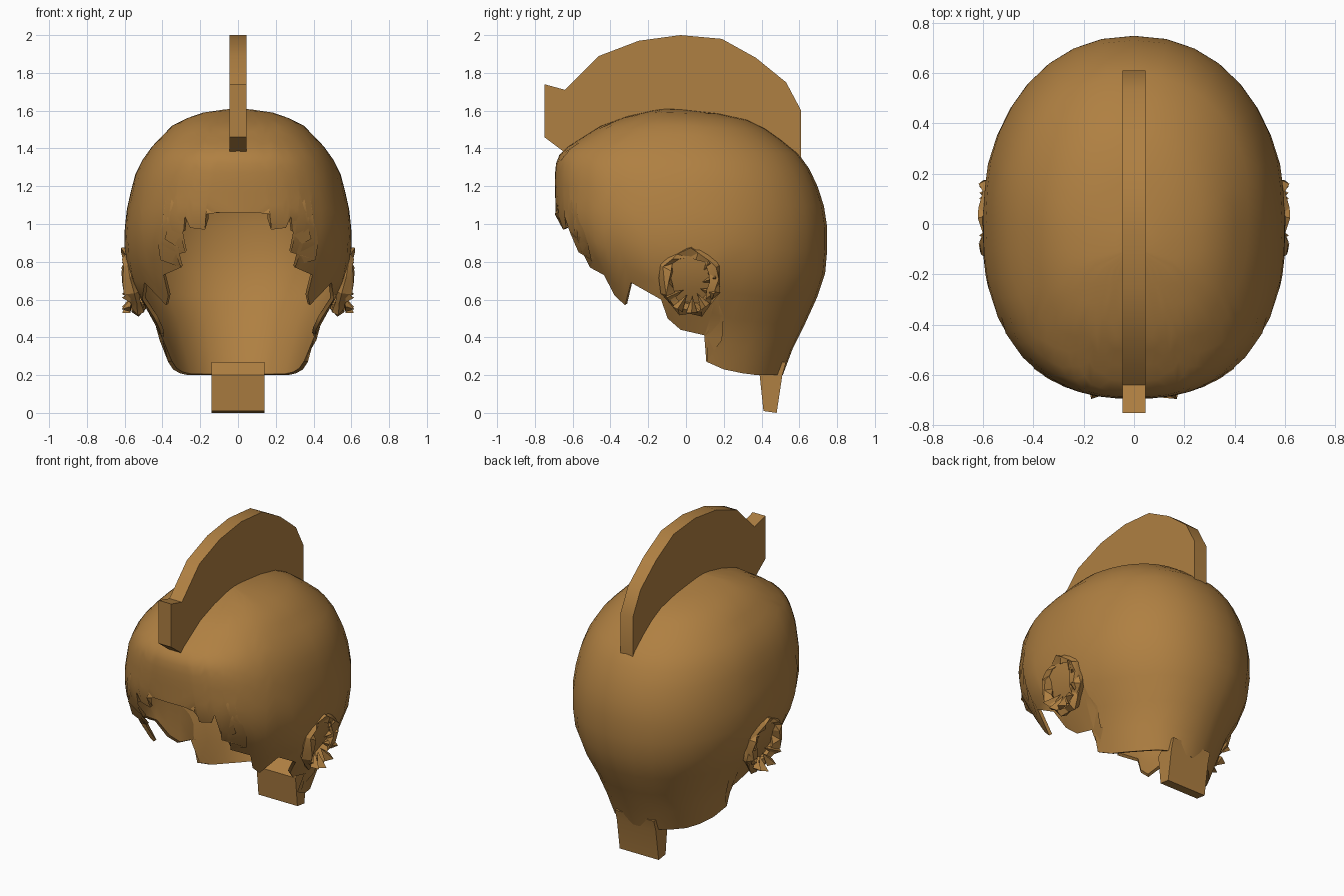
import bpy, bmesh, math, random
from mathutils import Vector

if "Cube" in bpy.data.objects:
    bpy.data.objects.remove(bpy.data.objects["Cube"])

random.seed(4)
mat = bpy.data.materials.new("golden_brown_hair")
mat.diffuse_color = (0.43, 0.215, 0.054, 1)
mat.use_nodes = True
mat.node_tree.nodes["Principled BSDF"].inputs["Base Color"].default_value = mat.diffuse_color


def finish(name, bm, mods=(), angle=40):
    """Turn a bmesh into a named object, apply modifiers, shade by angle."""
    me = bpy.data.meshes.new(name)
    bm.to_mesh(me)
    bm.free()
    ob = bpy.data.objects.new(name, me)
    bpy.context.collection.objects.link(ob)
    me.materials.append(mat)
    bpy.ops.object.select_all(action='DESELECT')
    bpy.context.view_layer.objects.active = ob
    ob.select_set(True)
    for kind, props in mods:
        m = ob.modifiers.new(kind.title(), kind)
        for k, v in props.items():
            setattr(m, k, v)
        bpy.ops.object.modifier_apply(modifier=m.name)
    bpy.ops.object.shade_smooth_by_angle(angle=math.radians(angle))
    return ob


# Head sections: height, half width, front y, back y, y of the widest point
SECTIONS = [
    (0.19, 0.33, -0.20, 0.51, 0.12), (0.27, 0.37, -0.25, 0.53, 0.10),
    (0.45, 0.42, -0.36, 0.62, 0.06), (0.60, 0.52, -0.46, 0.69, 0.03),
    (0.75, 0.585, -0.54, 0.74, 0.0), (0.90, 0.605, -0.64, 0.75, 0.0),
    (1.05, 0.595, -0.69, 0.745, 0.0), (1.25, 0.55, -0.695, 0.68, 0.0),
    (1.35, 0.50, -0.685, 0.615, 0.0), (1.40, 0.465, -0.64, 0.57, -0.02),
    (1.52, 0.35, -0.45, 0.40, -0.04), (1.57, 0.25, -0.31, 0.28, -0.06),
    (1.60, 0.15, -0.18, 0.06, -0.09), (1.612, 0.0, -0.1, -0.1, -0.1)]
TOP = SECTIONS[-1][0]


def section(z):
    for a, b in zip(SECTIONS, SECTIONS[1:]):
        if z <= b[0]:
            t = max(0, (z - a[0]) / (b[0] - a[0]))
            return [p + (q - p) * t for p, q in zip(a[1:], b[1:])]
    return SECTIONS[-1][1:]


def on_head(th, z):
    w, f, b, c = section(z)
    s, k = max(0, math.sin(th)), math.cos(th)
    n = 2.5 if k > 0 else 2.15
    y = c + (f - c if k > 0 else b - c) * abs(k) ** (2 / n)
    return Vector((w * s ** (2 / n), y, z))


def angle_of(x, y, z):
    w, f, b, c = section(z)
    front = y < c
    n = 2.5 if front else 2.15
    v = abs((y - c) / ((f if front else b) - c)) ** (n / 2)
    return math.atan2((x / w) ** (n / 2), v if front else -v)


# Jagged hairline from the middle of the fringe round to the nape
HAIRLINE = [
    (0, -.69, 1.06), (.09, -.69, 1.06), (.175, -.68, 1.06), (.185, -.68, .97),
    (.26, -.65, .98), (.28, -.64, 1.04), (.29, -.62, .96), (.36, -.53, .93),
    (.28, -.57, .85), (.38, -.46, .82), (.29, -.49, .77), (.39, -.43, .73),
    (.39, -.40, .62), (.41, -.35, .57), (.46, -.27, .69), (.50, -.13, .60),
    (.45, -.10, .50), (.42, -.03, .44), (.41, .08, .415), (.40, .19, .39),
    (.37, .11, .27), (.34, .20, .23), (.31, .30, .21), (.27, .38, .20),
    (.20, .45, .20), (.14, .48, .20), (.07, .50, .20), (0, .51, .20)]

ends = [angle_of(*p) for p in HAIRLINE]
ends[0], ends[-1] = 0, math.pi
upper = ends[:]
for _ in range(40):
    upper[1:-1] = [(upper[i - 1] + upper[i] + upper[i + 1]) / 3
                   for i in range(1, len(upper) - 1)]

# Hair cap: strips running from the hairline to the crown
bm = bmesh.new()
STEPS = 16
cols = []
for (x, y, zb), e, u in zip(HAIRLINE, ends, upper):
    col = []
    for i in range(STEPS + 1):
        t = i / STEPS
        blend = min(1, t / 0.35)
        z = zb + (TOP - zb) * math.sin(t * math.pi / 2)
        p = on_head(e + (u - e) * blend, z)
        if e in (0, math.pi):
            p.x = 0
        col.append(bm.verts.new(p))
    cols.append(col)
for a, b in zip(cols, cols[1:]):
    for i in range(STEPS):
        bm.faces.new((a[i], b[i], b[i + 1], a[i + 1]))
bmesh.ops.remove_doubles(bm, verts=bm.verts, dist=0.0005)
finish("hair_cap", bm, [
    ('MIRROR', dict(use_axis=(True, False, False), merge_threshold=0.002)),
    ('SOLIDIFY', dict(thickness=0.02, offset=-1))], 55)


def slab(name, outline, half, bevel=0.0):
    """Extrude a (y, z) outline across x."""
    bm = bmesh.new()
    face = bm.faces.new([bm.verts.new((-half, y, z)) for y, z in outline])
    ext = bmesh.ops.extrude_face_region(bm, geom=[face])
    for v in ext['geom']:
        if isinstance(v, bmesh.types.BMVert):
            v.co.x = half
    bmesh.ops.recalc_face_normals(bm, faces=bm.faces)
    return finish(name, bm)


# Upright crest and the tuft at the nape
slab("crest", [
    (-.75, 1.74), (-.64, 1.71), (-.46, 1.89), (-.25, 1.97), (-.03, 2.0),
    (.19, 1.98), (.37, 1.88), (.53, 1.75), (.61, 1.60), (.61, 1.33),
    (.55, 1.36), (.30, 1.52), (-.10, 1.57), (-.43, 1.49), (-.63, 1.37),
    (-.75, 1.46)], 0.045)
slab("nape_tuft", [(.39, .20), (.41, .01), (.48, 0), (.51, .20), (.53, .27),
                   (.46, .27)], 0.14)

# Crumpled ring of hair round each ear
bm = bmesh.new()
SEG, SIDES = 16, 5
rings = []
for i in range(SEG):
    a = 2 * math.pi * i / SEG
    low = max(0, -math.sin(a))
    cy, cz = 0.02 + 0.135 * math.cos(a), 0.70 + 0.155 * math.sin(a)
    cx = 0.58 - 0.06 * low
    ring = []
    for j in range(SIDES):
        b = 2 * math.pi * j / SIDES
        r = random.uniform(0.018, 0.045)
        rad = r * math.cos(b)
        ring.append(bm.verts.new((
            cx + 1.15 * r * math.sin(b) + random.uniform(-.01, .01),
            cy + rad * math.cos(a) + random.uniform(-.015, .015),
            cz + rad * math.sin(a) + random.uniform(-.015, .015))))
    rings.append(ring)
for i in range(SEG):
    p, q = rings[i], rings[(i + 1) % SEG]
    for j in range(SIDES):
        k = (j + 1) % SIDES
        bm.faces.new((p[j], q[j], q[k], p[k]))
# Ragged strands tucked inside the lower rear of the ring
for i in range(7):
    a = math.radians(-150 + 32 * i)
    tip = Vector((0.55, 0.03 + 0.05 * math.cos(a), 0.68 + 0.06 * math.sin(a)))
    root = Vector((0.57, 0.02 + 0.14 * math.cos(a), 0.69 + 0.16 * math.sin(a)))
    side = Vector((0, -math.sin(a), math.cos(a))) * 0.03
    v = [bm.verts.new(c) for c in (tip, root + side, root - side,
                                   root + Vector((0.045, 0, 0)))]
    for f in ((0, 1, 2), (0, 3, 1), (0, 2, 3), (1, 3, 2)):
        bm.faces.new([v[n] for n in f])
bmesh.ops.triangulate(bm, faces=bm.faces)
bmesh.ops.recalc_face_normals(bm, faces=bm.faces)
finish("ear_hair", bm, [
    ('MIRROR', dict(use_axis=(True, False, False)))], 25)
